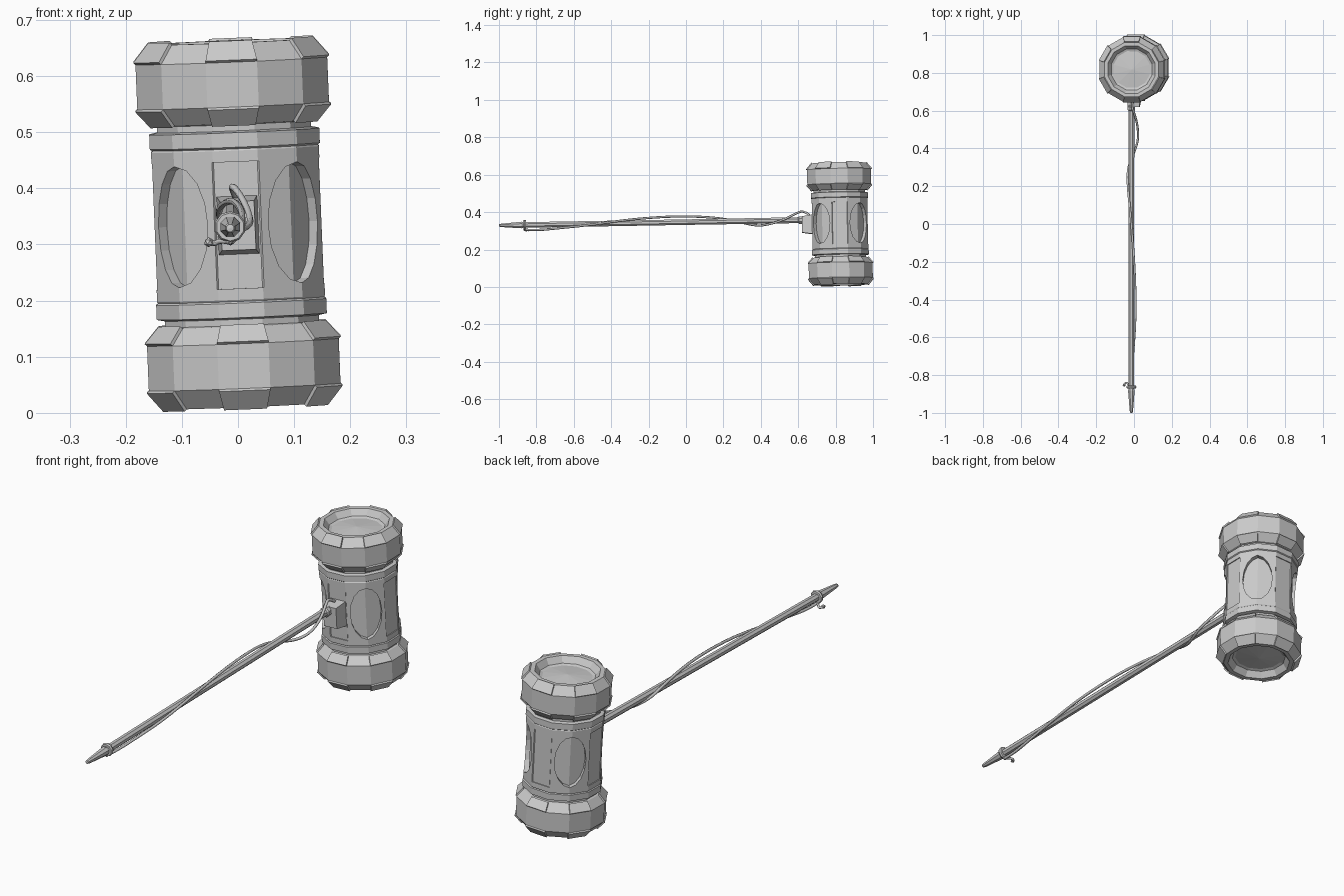
import bpy, bmesh, math
from mathutils import Matrix, Vector

if "Cube" in bpy.data.objects:
    bpy.data.objects.remove(bpy.data.objects["Cube"])

SIDES = 12
# The whole hammer leans slightly; head parts are built upright and then placed
HEAD = (Matrix.Translation((0, 0.823, 0.337))
        @ Matrix.Rotation(0.017, 4, 'X') @ Matrix.Rotation(-0.041, 4, 'Y'))


def finish(bm, name, matrix=Matrix()):
    bmesh.ops.remove_doubles(bm, verts=bm.verts, dist=1e-5)
    bmesh.ops.recalc_face_normals(bm, faces=bm.faces)
    me = bpy.data.meshes.new(name)
    bm.to_mesh(me)
    bm.free()
    ob = bpy.data.objects.new(name, me)
    bpy.context.collection.objects.link(ob)
    ob.matrix_world = matrix
    return ob


def lathe(profile, sides=SIDES):
    """Revolve (radius, z) points; returns bmesh and faces[segment][side]."""
    bm = bmesh.new()
    rings = []
    for r, z in profile:
        if r == 0:
            rings.append([bm.verts.new((0, 0, z))] * sides)
        else:
            angs = [2 * math.pi * (k + 0.5) / sides for k in range(sides)]
            rings.append([bm.verts.new((r * math.cos(a), r * math.sin(a), z)) for a in angs])
    faces = []
    for lo, hi in zip(rings, rings[1:]):
        row = []
        for k in range(sides):
            j = (k + 1) % sides
            quad = list(dict.fromkeys([lo[k], lo[j], hi[j], hi[k]]))
            row.append(bm.faces.new(quad))
        faces.append(row)
    bmesh.ops.recalc_face_normals(bm, faces=bm.faces)
    return bm, faces


# Striking caps: chamfered rings with a sunken dish, every other chamfer raised
CAP = [(0, 0.17), (0.138, 0.178), (0.15, 0.181), (0.177, 0.211), (0.177, 0.291),
       (0.148, 0.325), (0.130, 0.325), (0.112, 0.300), (0.100, 0.296), (0, 0.306)]
for name, flip in (("upper_cap", 1), ("lower_cap", -1)):
    bm, faces = lathe([(r, z * flip) for r, z in CAP])
    for seg in (2, 4):
        for k in range(0, SIDES, 2):
            f = faces[seg][k]
            n = f.normal.copy()
            new = bmesh.ops.extrude_discrete_faces(bm, faces=[f])["faces"][0]
            bmesh.ops.translate(bm, verts=new.verts, vec=n * 0.006)
    finish(bm, name, HEAD)

# Barrel with banded ends and four raised two-facet panels
half = [(0.151, 0.113), (0.155, 0.113), (0.155, 0.133), (0.153, 0.136),
        (0.157, 0.139), (0.157, 0.165), (0.142, 0.168), (0.142, 0.20), (0, 0.20)]
bm, faces = lathe([(r, -z) for r, z in reversed(half)] + half)
panel_row = faces[len(half) - 1]
for q in range(4):
    pair = [panel_row[3 * q], panel_row[3 * q + 1]]
    ext = bmesh.ops.extrude_face_region(bm, geom=pair)["geom"]
    a = math.radians(45 + 90 * q)
    bmesh.ops.translate(bm, verts=[g for g in ext if isinstance(g, bmesh.types.BMVert)],
                        vec=Vector((math.cos(a), math.sin(a), 0)) * 0.004)
    bmesh.ops.delete(bm, geom=pair, context='FACES_ONLY')
barrel = finish(bm, "barrel", HEAD)

# Oval windows cut into the panels
bm = bmesh.new()
for q in range(4):
    m = (Matrix.Rotation(math.radians(45 + 90 * q), 4, 'Z') @ Matrix.Translation((0.15, 0, 0))
         @ Matrix.Diagonal((1, 0.062, 0.108, 1)) @ Matrix.Rotation(math.pi / 2, 4, 'Y'))
    bmesh.ops.create_cone(bm, cap_ends=True, segments=16, radius1=1, radius2=1,
                          depth=0.1, matrix=m)
cutter = finish(bm, "window_cutter", HEAD)
cutter.hide_render = True
mod = barrel.modifiers.new("windows", 'BOOLEAN')
mod.operation = 'DIFFERENCE'
mod.solver = 'EXACT'
mod.object = cutter
bpy.context.view_layer.objects.active = barrel
barrel.select_set(True)
bpy.ops.object.modifier_apply(modifier=mod.name)
bpy.data.objects.remove(cutter)

# Inner core forms the creased window floors
bm, _ = lathe([(0, -0.15), (0.134, -0.15), (0.134, 0.15), (0, 0.15)])
finish(bm, "barrel_core", HEAD)

# Tapered socket block joining head and handle
bm = bmesh.new()
bmesh.ops.create_cube(bm, size=1)
for v in bm.verts:
    s = 0.82 if v.co.y < 0 else 1
    v.co = (v.co.x * 0.074 * s, v.co.y * 0.065 - 0.170, v.co.z * 0.106 * s)
finish(bm, "socket_block", HEAD)

# Handle: eight-sided shaft with pointed end, revolved then laid along y
HANDLE = (Matrix.Translation((-0.014, -1.0, 0.329)) @ Matrix.Rotation(0.0175, 4, 'X')
          @ Matrix.Rotation(-math.pi / 2, 4, 'X'))
bm, _ = lathe([(0, 0), (0.007, 0.001), (0.010, 0.015), (0.019, 0.12), (0.016, 0.125),
               (0.016, 1.0), (0.017, 1.60), (0.022, 1.605), (0.022, 1.63),
               (0.018, 1.635), (0.018, 1.70), (0, 1.70)], 8)
finish(bm, "handle", HANDLE)

# Collar ring where the cord is tied
bm, _ = lathe([(0.015, 0.13), (0.025, 0.13), (0.028, 0.137), (0.025, 0.144), (0.015, 0.144)], 10)
finish(bm, "cord_collar", HANDLE)


# Cord winding loosely round the handle, and its knotted tail
def cord(name, pts, radius):
    cu = bpy.data.curves.new(name, 'CURVE')
    cu.dimensions = '3D'
    cu.bevel_depth = radius
    cu.bevel_resolution = 1
    cu.use_fill_caps = True
    sp = cu.splines.new('NURBS')
    sp.points.add(len(pts) - 1)
    for p, co in zip(sp.points, pts):
        p.co = (*co, 1)
    sp.order_u = 3
    sp.use_endpoint_u = True
    sp.resolution_u = 4
    ob = bpy.data.objects.new(name, cu)
    bpy.context.collection.objects.link(ob)


cord("cord", [(-0.005, 0.66, 0.385), (-0.015, 0.63, 0.408), (0.0, 0.59, 0.395),
              (0.018, 0.53, 0.362), (0.024, 0.45, 0.335), (0.002, 0.38, 0.326),
              (-0.034, 0.30, 0.343), (-0.034, 0.20, 0.366), (-0.018, 0.05, 0.378),
              (-0.004, -0.12, 0.376), (0.008, -0.33, 0.358), (0.008, -0.52, 0.330),
              (-0.004, -0.68, 0.314), (-0.014, -0.80, 0.302), (-0.016, -0.865, 0.306)], 0.006)
cord("cord_tail", [(-0.014, -0.865, 0.304), (-0.03, -0.85, 0.308),
                   (-0.043, -0.835, 0.300), (-0.052, -0.85, 0.304)], 0.005)
bm = bmesh.new()
bmesh.ops.create_icosphere(bm, subdivisions=1, radius=0.009,
                           matrix=Matrix.Translation((-0.052, -0.853, 0.304)))
finish(bm, "cord_knot")
